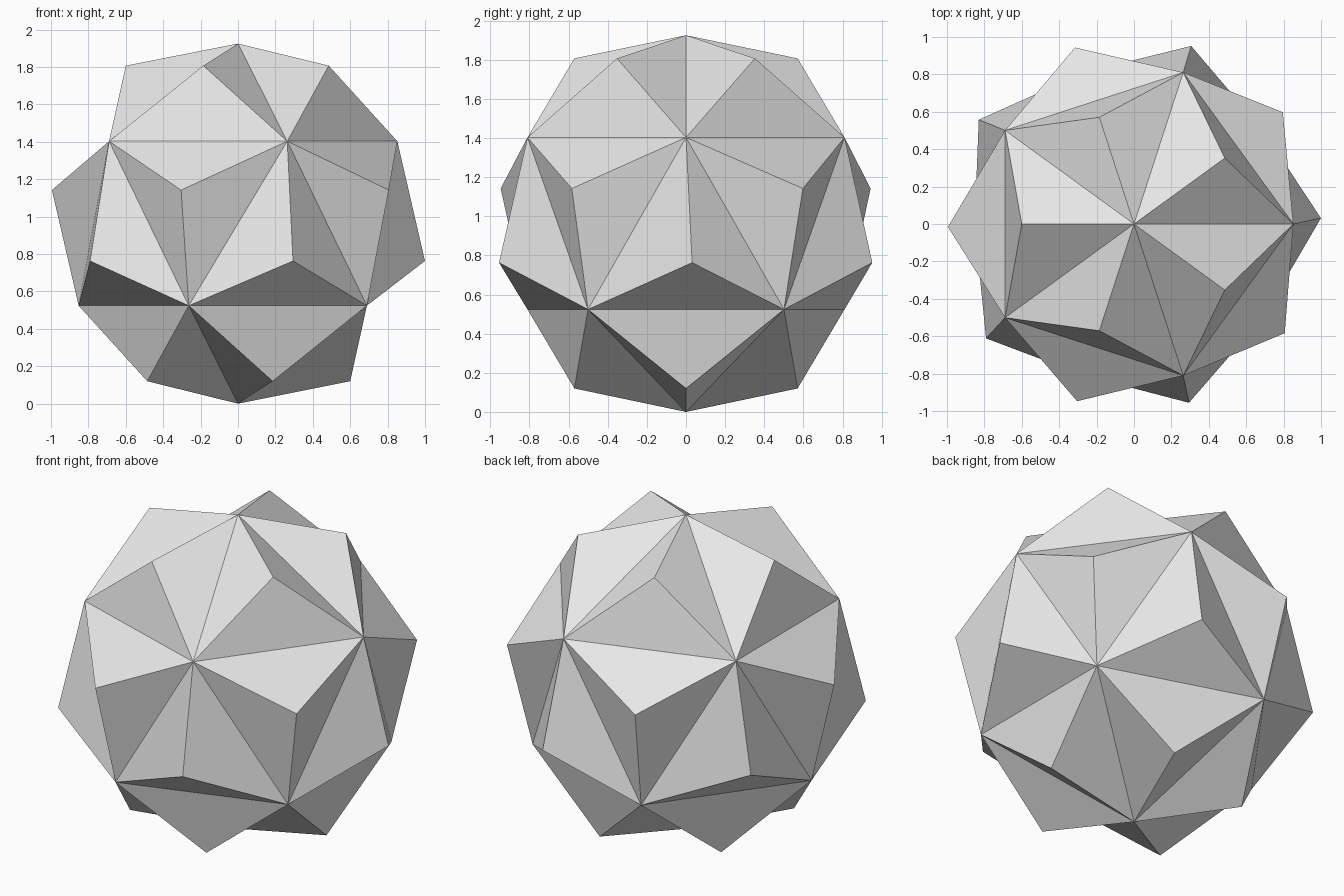
import bpy
import bmesh
from math import radians, cos, sin

cube = bpy.data.objects.get("Cube")
if cube:
    bpy.data.objects.remove(cube, do_unlink=True)

grey = bpy.data.materials.new("plain grey")
grey.use_nodes = True
grey.diffuse_color = (0.8, 0.8, 0.8, 1)
grey.node_tree.nodes["Principled BSDF"].inputs["Base Color"].default_value = (0.8, 0.8, 0.8, 1)

bm = bmesh.new()


def ring(radius, height, start, twists=(0, 0, 0, 0, 0)):
    """Five vertices spaced evenly round the z axis, each with a small twist."""
    verts = []
    for i, twist in enumerate(twists):
        a = radians(start + 72 * i + twist)
        verts.append(bm.verts.new((radius * cos(a), radius * sin(a), height)))
    return verts


def pyramid(a, b, c, apex):
    """Three triangles raised over one base triangle."""
    for p, q in ((a, b), (b, c), (c, a)):
        bm.faces.new((p, q, apex))


# Corners of the twenty-sided core
top = bm.verts.new((0, 0, 1.925))
bottom = bm.verts.new((0, 0, 0))
upper = ring(0.852, 1.403, 0)
lower = ring(0.852, 0.524, 36)

# Spike tips, the middle ones slightly uneven
crown_tips = ring(0.6, 1.807, 36)
upper_tips = ring(0.995, 1.142, 36, (0.9, 0.5, 0.9, 0.2, 0.1))
lower_tips = ring(1.0, 0.763, 0, (1.8, 0.2, 2.1, 1.7, -0.9))
foot_tips = ring(0.6, 0.12, 0)

# One spike over every core triangle
for i in range(5):
    n = (i + 1) % 5
    pyramid(top, upper[i], upper[n], crown_tips[i])
    pyramid(upper[n], upper[i], lower[i], upper_tips[i])
    pyramid(lower[i - 1], lower[i], upper[i], lower_tips[i])
    pyramid(lower[i], lower[i - 1], bottom, foot_tips[i])

bmesh.ops.recalc_face_normals(bm, faces=bm.faces)
mesh = bpy.data.meshes.new("spiked_ball")
bm.to_mesh(mesh)
bm.free()
mesh.materials.append(grey)
ball = bpy.data.objects.new("spiked_ball", mesh)
bpy.context.collection.objects.link(ball)
